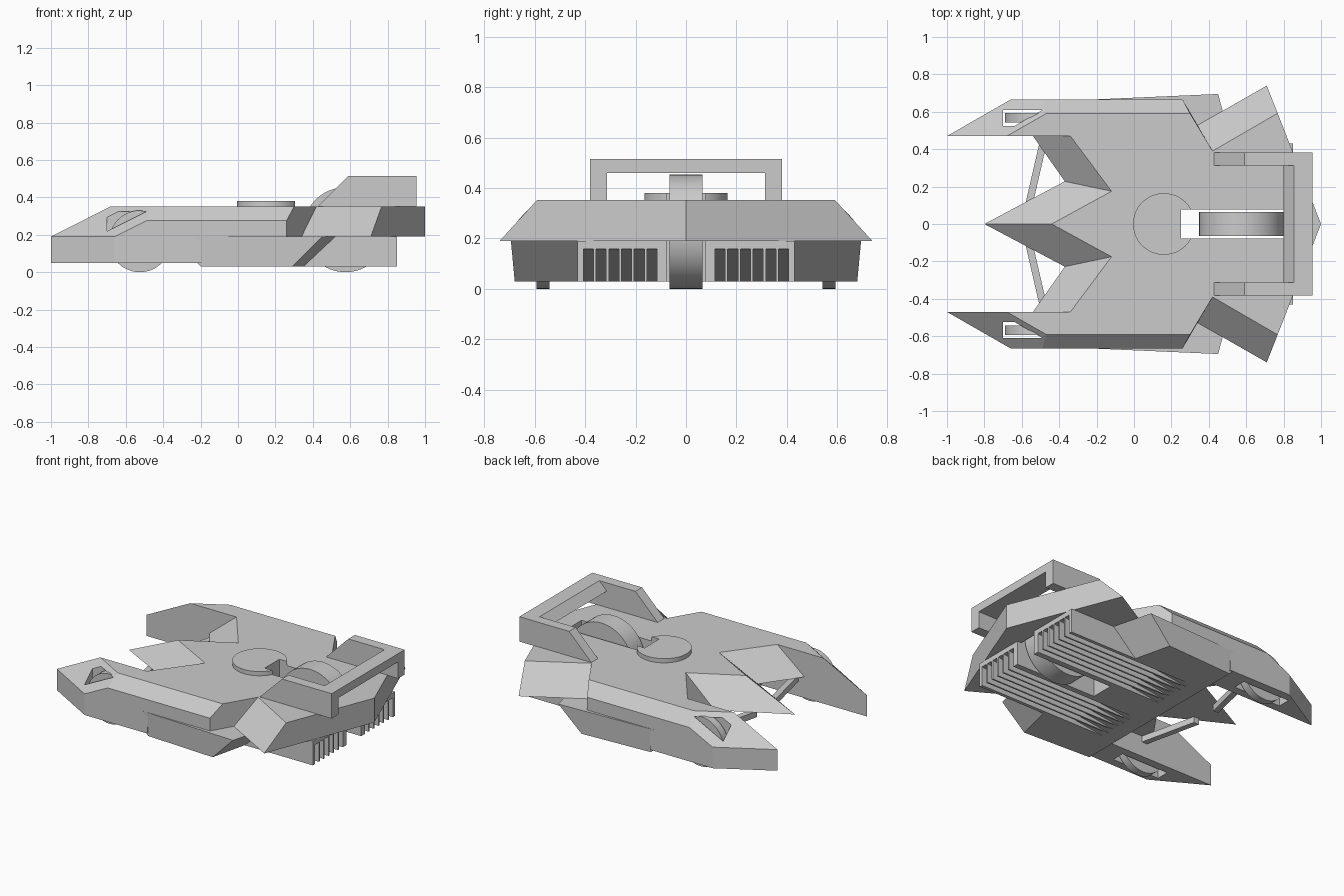
import bpy, bmesh, math
from mathutils import Vector

if "Cube" in bpy.data.objects:
    bpy.data.objects.remove(bpy.data.objects["Cube"])


def make(name, bm):
    bmesh.ops.recalc_face_normals(bm, faces=bm.faces[:])
    me = bpy.data.meshes.new(name)
    bm.to_mesh(me)
    bm.free()
    ob = bpy.data.objects.new(name, me)
    bpy.context.collection.objects.link(ob)
    return ob


def add_loft(bm, low, high):
    """Closed solid between two point rings of equal length."""
    a = [bm.verts.new(p) for p in low]
    b = [bm.verts.new(p) for p in high]
    bm.faces.new(a)
    bm.faces.new(b)
    for i in range(len(a)):
        j = (i + 1) % len(a)
        bm.faces.new((a[i], a[j], b[j], b[i]))


def add_profile(bm, xz, y0, y1):
    add_loft(bm, [(x, y0, z) for x, z in xz], [(x, y1, z) for x, z in xz])


def box_profile(x0, x1, z0, z1):
    return [(x0, z0), (x1, z0), (x1, z1), (x0, z1)]


def solid(name, profiles):
    bm = bmesh.new()
    for xz, y0, y1 in profiles:
        add_profile(bm, xz, y0, y1)
    return make(name, bm)


def mirror_y(bm):
    bmesh.ops.mirror(bm, geom=bm.verts[:] + bm.edges[:] + bm.faces[:],
                     axis='Y', merge_dist=0.0005)


def both_sides(profiles):
    return profiles + [(xz, -y1, -y0) for xz, y0, y1 in profiles]


def cut(ob, profiles):
    """Cut extruded profiles out of an object and discard the cutter."""
    c = solid("cutter", profiles)
    c.hide_render = True
    m = ob.modifiers.new("cut", 'BOOLEAN')
    m.operation = 'DIFFERENCE'
    m.solver = 'EXACT'
    m.object = c
    bpy.context.view_layer.objects.active = ob
    bpy.ops.object.modifier_apply(modifier=m.name)
    bpy.data.objects.remove(c)


def wheel(name, x, y, r, width, z, segs=48, axis='y'):
    bm = bmesh.new()
    bmesh.ops.create_cone(bm, cap_ends=True, segments=segs,
                          radius1=r, radius2=r, depth=width)
    ob = make(name, bm)
    me = ob.data
    if axis == 'y':
        for v in me.vertices:
            v.co = Vector((v.co.x, -v.co.z, v.co.y))
    for v in me.vertices:
        v.co += Vector((x, y, z))
    for o in bpy.context.selected_objects:
        o.select_set(False)
    ob.select_set(True)
    bpy.context.view_layer.objects.active = ob
    bpy.ops.object.shade_smooth_by_angle(angle=math.radians(30))
    return ob


front_well = both_sides([(box_profile(-.70, -.35, -.1, .325), .525, .61)])
rear_well = [(box_profile(.25, .82, -.1, .6), -.077, .077)]

# Upper hull: faceted plate with prongs, nose and swept rear fins
Z0, Z1 = .19, .352
low = dict(A=(-.8, 0), B=(-.37, .228), C=(-.54, .47), D=(-1, .47),
           E=(-.66, .665), F=(.26, .665), G=(.34, .528), H=(.71, .74), I=(1, 0))
high = dict(A=(-.44, 0), B=(-.12, .175), C=(-.34, .47), D=(-.68, .47),
            E=(-.47, .59), F=(.30, .59), G=(.42, .39), H=(.768, .592), I=(1, 0))
bm = bmesh.new()
V = {k: bm.verts.new((*p, Z0)) for k, p in low.items()}
V.update({k.lower(): bm.verts.new((*p, Z1)) for k, p in high.items()})
V['1'] = bm.verts.new((-.49, .665, .275))
V['2'] = bm.verts.new((.26, .665, .275))
for f in ("ABba", "BCcb", "CDdc", "DE1ed", "EF21", "12fe", "FGgf2",
          "GHhg", "HIih", "ABCDEFGHI", "abcdefghi"):
    bm.faces.new([V[k] for k in f])
mirror_y(bm)
hull = make("upper_hull", bm)
cut(hull, front_well)
cut(hull, rear_well)

# Lower body with flared sides and sloping rear, grille block behind it
half_low = [(-.2, .655), (.29, .68), (.35, .43), (.85, .43)]
half_high = [(-.35, .66), (.45, .695), (.52, .43), (.85, .43)]


def ring(half, z):
    return ([(x, y, z) for x, y in half] +
            [(x, -y, z) for x, y in reversed(half)])


bm = bmesh.new()
add_loft(bm, ring(half_low, .03), ring(half_high, .19))
body = make("lower_body", bm)
cut(body, [(box_profile(.25, .95, -.1, .3), -.077, .077)])
slot = [(-.1, .03), (-.1, -.05), (.9, -.05), (.9, .165)]
cut(body, both_sides([(slot, .115 + .0505 * i, .155 + .0505 * i) for i in range(6)]))

# Lower halves of the front prongs
plan = [(-1, .47), (-.66, .665), (-.2, .665), (-.2, .47)]
bm = bmesh.new()
add_loft(bm, [(*p, .05) for p in plan], [(*p, .19) for p in plan])
mirror_y(bm)
prongs = make("lower_prongs", bm)
cut(prongs, front_well)

# Wheels
wheel("rear_wheel", .575, 0, .227, .13, .227)
for s, n in ((1, "left"), (-1, "right")):
    wheel(f"front_wheel_{n}", -.525, s * .568, .165, .052, .165)

# Round hatch on the deck, notched by the wheel well
hatch = wheel("deck_hatch", .16, 0, .165, .03, .365, axis='z')
cut(hatch, rear_well)

# Rear handle frame
leg = [(.425, .35), (.59, .515), (.955, .515), (.955, .35)]
bar = [(.80, .46), (.855, .515), (.955, .515), (.955, .46)]
solid("handle_legs", both_sides([(leg, .313, .382)]))
solid("handle_crossbar", [(bar, -.313, .313)])

# Struts joining the nose to the prongs
bm = bmesh.new()
a = [(-.585, .09), (-.545, .09), (-.455, .48), (-.495, .48)]
add_loft(bm, [(*p, .15) for p in a], [(*p, .19) for p in a])
mirror_y(bm)
make("nose_struts", bm)
